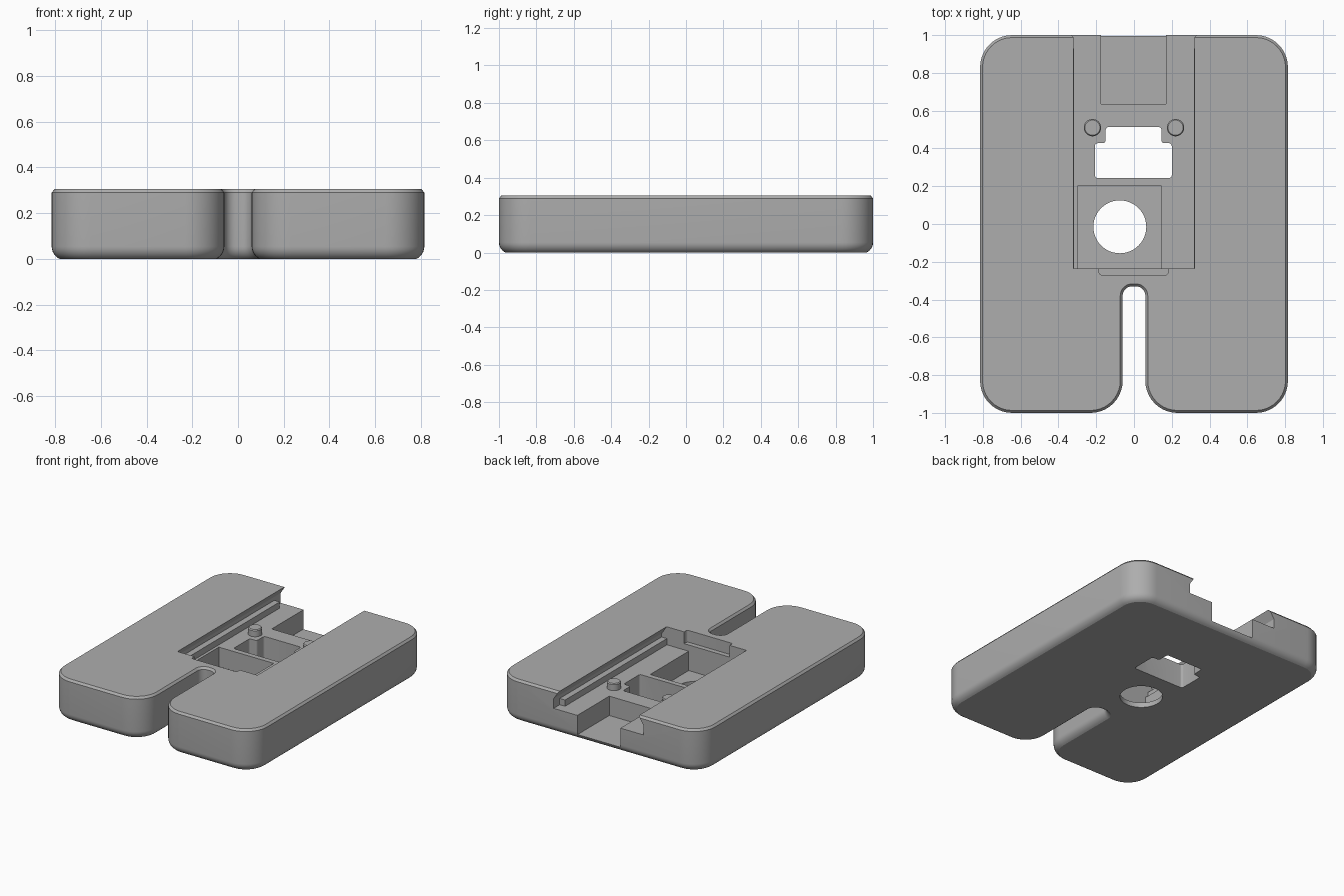
import bpy, bmesh
from math import sin, cos, radians, atan2, pi

if "Cube" in bpy.data.objects:
    bpy.data.objects.remove(bpy.data.objects["Cube"], do_unlink=True)

grey = bpy.data.materials.new("plain grey")
grey.use_nodes = True
grey.diffuse_color = (0.42, 0.42, 0.42, 1)
grey.node_tree.nodes["Principled BSDF"].inputs["Base Color"].default_value = grey.diffuse_color

HEIGHT, LEDGE, FLOOR = 0.305, 0.175, 0.035
CHANNEL_END = -0.235


def loft(name, rings):
    """Skin a stack of equal-length point rings and cap both ends."""
    bm = bmesh.new()
    loops = [[bm.verts.new(p) for p in ring] for ring in rings]
    n = len(loops[0])
    for a, b in zip(loops, loops[1:]):
        for i in range(n):
            j = (i + 1) % n
            bm.faces.new((a[i], a[j], b[j], b[i]))
    bm.faces.new(loops[0][::-1])
    bm.faces.new(loops[-1])
    bmesh.ops.recalc_face_normals(bm, faces=bm.faces)
    mesh = bpy.data.meshes.new(name)
    bm.to_mesh(mesh)
    bm.free()
    mesh.materials.append(grey)
    obj = bpy.data.objects.new(name, mesh)
    bpy.context.collection.objects.link(obj)
    return obj


def rounded(corners, steps=10):
    """Outline from (x, y, radius) corners joined by right-angle turns."""
    pts = []
    for i, (x, y, r) in enumerate(corners):
        px, py, _ = corners[i - 1]
        nx, ny, _ = corners[(i + 1) % len(corners)]
        if r == 0:
            pts.append((x, y))
            continue
        a = atan2(py - y, px - x)
        b = atan2(ny - y, nx - x)
        cx, cy = x + r * (cos(a) + cos(b)), y + r * (sin(a) + sin(b))
        sweep = (a - b + pi) % (2 * pi) - pi
        for k in range(steps + 1):
            t = b + pi + sweep * k / steps
            pts.append((cx + r * cos(t), cy + r * sin(t)))
    return pts


def prism(name, pts, z0, z1):
    return loft(name, [[(x, y, z) for x, y in pts] for z in (z0, z1)])


def box(name, x0, x1, y0, y1, z0, z1, r=0):
    return prism(name, rounded([(x0, y0, r), (x1, y0, r), (x1, y1, r), (x0, y1, r)], 5), z0, z1)


def disc(cx, cy, r, n=48):
    return [(cx + r * cos(2 * pi * i / n), cy + r * sin(2 * pi * i / n)) for i in range(n)]


def body_ring(d, z):
    """Body outline moved inward by d: outer corners shrink, slot corners grow."""
    R, r = 0.17 - d, 0.05 + d
    X, Y, s, e = 0.815 - d, 1 - d, 0.06 + d, -0.33 + d
    right = [(s, e, r), (s, -Y, R), (X, -Y, R), (X, Y, R)]
    left = [(-x, y, q) for x, y, q in reversed(right)]
    return [(x, y, z) for x, y in rounded(right + left)]


# Body: rounded underside, straight walls, small top chamfer
fillet = 0.06
lift = fillet * sin(radians(65))
rings = []
for k in range(7):
    a = radians(65 * (6 - k) / 6)
    rings.append(body_ring(fillet * (1 - cos(a)), lift - fillet * sin(a)))
rings += [body_ring(0, HEIGHT - 0.015), body_ring(0.013, HEIGHT)]
body = loft("body", rings)

# Channel with undercut side walls
half = [(0.36, LEDGE), (0.36, 0.245), (0.32, HEIGHT), (0.32, 0.4)]
profile = half + [(-x, z) for x, z in reversed(half)]
cutters = [loft("channel_cutter", [[(x, y, z) for x, z in profile] for y in (CHANNEL_END, 1.1)])]

# Cable slot, square recess, front wall notch and the through openings
cutters += [
    box("cable_slot_cutter", -0.175, 0.17, 0.635, 1.1, FLOOR, 0.35),
    box("recess_cutter", -0.297, 0.143, CHANNEL_END, 0.205, FLOOR, 0.26),
    box("notch_cutter", -0.185, 0.18, -0.27, -0.15, 0.22, 0.35, 0.015),
    prism("round_hole_cutter", disc(-0.075, -0.015, 0.14), -0.1, 0.2),
    prism("window_cutter", rounded([
        (-0.207, 0.243, 0.015), (0.2, 0.243, 0.015), (0.2, 0.428, 0.015), (0.145, 0.428, 0.015),
        (0.145, 0.513, 0.015), (-0.15, 0.513, 0.015), (-0.15, 0.428, 0.015), (-0.207, 0.428, 0.015)],
        4), -0.1, 0.25),
]
for c in cutters:
    c.hide_render = True
    m = body.modifiers.new(c.name, 'BOOLEAN')
    m.operation, m.solver, m.object = 'DIFFERENCE', 'EXACT', c
bpy.context.view_layer.objects.active = body
for m in list(body.modifiers):
    bpy.ops.object.modifier_apply(modifier=m.name)
for c in cutters:
    bpy.data.objects.remove(c, do_unlink=True)

# Side rails and locating pegs on the ledge
parts = [body]
for side, s in (("left", 1), ("right", -1)):
    x0, x1 = sorted((s * 0.317, s * 0.365))
    parts.append(box(side + "_rail", x0, x1, CHANNEL_END - 0.005, 0.93, LEDGE - 0.005, 0.22))
    levels = ((0.046, LEDGE - 0.01), (0.046, 0.218), (0.04, 0.225))
    parts.append(loft(side + "_peg", [[(x, y, z) for x, y in disc(s * 0.22, 0.51, r, 32)]
                                      for r, z in levels]))

bpy.ops.object.select_all(action='DESELECT')
for p in parts:
    p.select_set(True)
bpy.context.view_layer.objects.active = body
bpy.ops.object.shade_smooth_by_angle(angle=radians(30))
